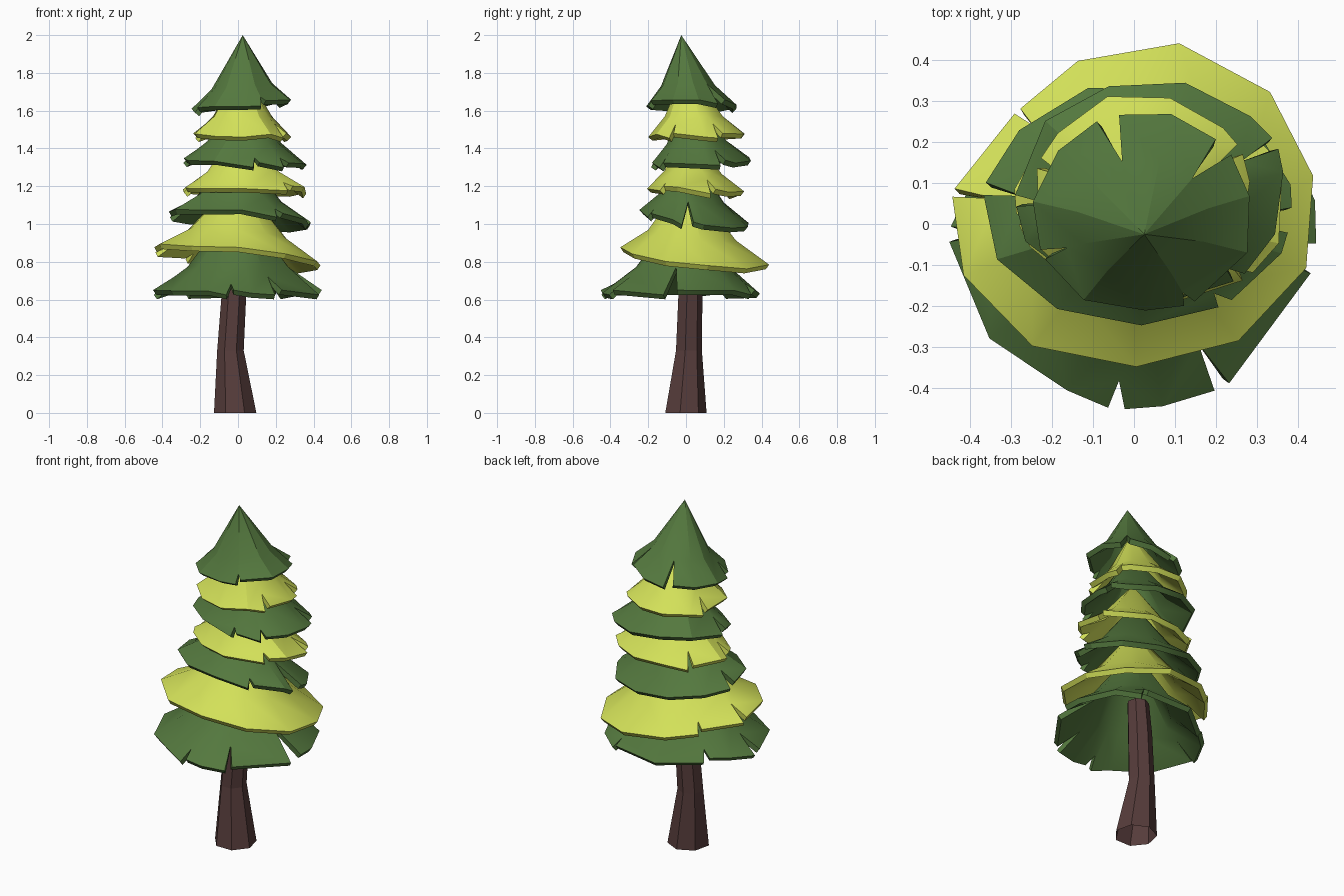
import bpy, bmesh, math, random
from mathutils import Vector

random.seed(4)
cube = bpy.data.objects.get("Cube")
if cube:
    bpy.data.objects.remove(cube, do_unlink=True)

DEEP, HALF, SHALLOW = 0.6, 0.75, 0.87  # how far in a slit reaches


def material(name, rgb):
    m = bpy.data.materials.new(name)
    m.use_nodes = True
    m.diffuse_color = (*rgb, 1)
    m.node_tree.nodes["Principled BSDF"].inputs["Base Color"].default_value = (*rgb, 1)
    return m


GREEN = material("dark green needles", (0.088, 0.187, 0.048))
LIME = material("yellow green needles", (0.65, 0.75, 0.1))
BARK = material("brown bark", (0.092, 0.045, 0.043))


def add_object(name, bm, mat):
    bmesh.ops.recalc_face_normals(bm, faces=bm.faces)
    mesh = bpy.data.meshes.new(name)
    bm.to_mesh(mesh)
    bm.free()
    mesh.materials.append(mat)
    obj = bpy.data.objects.new(name, mesh)
    bpy.context.collection.objects.link(obj)
    return obj


def tier(name, mat, x_range, y_range, rim_z, tilt, apex, slits, sides=11, width=3, dent=0):
    """Flared cone of branches: steep upper cone, flat skirt, wedge slits in the skirt.
    Slits map an angle to a depth; dent pulls in the back right of the rim."""
    centre = Vector((sum(x_range) / 2, sum(y_range) / 2, rim_z))
    rx, ry = (x_range[1] - x_range[0]) / 2, (y_range[1] - y_range[0]) / 2
    apex = Vector(apex)
    height = apex.z - rim_z

    def point(deg, scale, lift, drop=0.0):
        a = math.radians(deg)
        scale *= 1 - dent * max(0, math.cos(a - math.radians(135))) ** 6
        x, y = rx * scale * math.cos(a), ry * scale * math.sin(a)
        base = centre.lerp(Vector((apex.x, apex.y, rim_z)), lift)
        return base + Vector((x, y, lift * height + x * tilt[0] + y * tilt[1] - drop))

    # Regular spokes, with those close to a slit replaced by the slit itself
    slits = {a % 360: depth for a, depth in slits.items()}
    spokes = [(i + 0.3) * 360 / sides for i in range(sides)]
    spokes = [a for a in spokes
              if all(abs((a - s + 180) % 360 - 180) > 14 for s in slits)]
    spokes = sorted(spokes + list(slits))

    bm = bmesh.new()
    top = bm.verts.new(apex)
    mids, notches, befores, afters = [], [], [], []
    for a in spokes:
        size = random.uniform(0.98, 1.03)
        mid = bm.verts.new(point(a, 0.6, 0.27))
        notch = mid
        if a in slits:
            depth = slits[a]
            half = width if depth > DEEP else 2 * width
            if depth > DEEP:
                notch = bm.verts.new(point(a, depth, 0.27 * (1 - depth) / (1 - DEEP)))
            before = bm.verts.new(point(a - half, size, 0, 0.015))
            after = bm.verts.new(point(a + half, size, 0, -0.01))
        else:
            before = after = bm.verts.new(point(a, size, 0, random.uniform(-0.01, 0.01)))
        mids.append(mid)
        notches.append(notch)
        befores.append(before)
        afters.append(after)
    for i in range(len(spokes)):
        j = (i + 1) % len(spokes)
        bm.faces.new((top, mids[i], mids[j]))
        loop = (mids[i], notches[i], afters[i], befores[j], notches[j], mids[j])
        bm.faces.new(list(dict.fromkeys(loop)))
    obj = add_object(name, bm, mat)
    # Thickness gives each skirt its visible lip
    thick = obj.modifiers.new("thickness", "SOLIDIFY")
    thick.thickness = 0.03
    thick.offset = -1
    bpy.ops.object.select_all(action="DESELECT")
    obj.select_set(True)
    bpy.context.view_layer.objects.active = obj
    bpy.ops.object.modifier_apply(modifier=thick.name)
    bpy.ops.object.shade_smooth_by_angle(angle=math.radians(25))


# Branch tiers from the ground up
tier("bottom_branches", GREEN, (-0.455, 0.45), (-0.44, 0.42), 0.64, (0, 0), (0, 0, 1.13),
     {-95: SHALLOW, -62: HALF, -10: DEEP, 60: SHALLOW, 140: SHALLOW, 182: HALF}, 12, 2.5, 0.2)
tier("second_branches", LIME, (-0.46, 0.445), (-0.345, 0.445), 0.83, (-0.09, -0.11),
     (0, 0, 1.25), {137: SHALLOW, 176: HALF}, 11, 1.5, 0.17)
tier("third_branches", GREEN, (-0.37, 0.385), (-0.25, 0.34), 1.03, (-0.08, -0.15),
     (0, 0, 1.41), {-55: SHALLOW, -7: DEEP, 172: HALF})
tier("fourth_branches", LIME, (-0.29, 0.37), (-0.2, 0.31), 1.18, (0, -0.06),
     (0.01, 0, 1.53), {-45: SHALLOW, 20: HALF, 135: HALF, 190: HALF})
tier("fifth_branches", GREEN, (-0.29, 0.37), (-0.19, 0.35), 1.33, (-0.03, 0.05),
     (0.02, 0, 1.71), {-80: SHALLOW, -50: SHALLOW, 25: HALF, 185: HALF})
tier("sixth_branches", LIME, (-0.25, 0.29), (-0.2, 0.32), 1.47, (0, 0),
     (0.02, 0, 1.84), {-32: HALF, 28: HALF, 160: HALF})
tier("crown_branches", GREEN, (-0.25, 0.29), (-0.215, 0.27), 1.63, (0.1, 0),
     (0.025, -0.025, 2), {-65: SHALLOW, 42: DEEP, 108: DEEP, 205: HALF})

# Bent hollow trunk with a flared foot: height, centre x, centre y, radius
bm = bmesh.new()
rings = []
SIDES = 7
for z, cx, cy, r in ((0, -0.015, -0.006, 0.115), (0.33, -0.04, 0.012, 0.072),
                     (0.62, -0.022, 0.02, 0.067), (0.8, -0.01, 0.02, 0.06)):
    ring = []
    for i in range(SIDES):
        a = math.tau * (i / SIDES + 0.25)
        ring.append(bm.verts.new((cx + r * math.cos(a), cy + r * math.sin(a), z)))
    rings.append(ring)
for low, high in zip(rings, rings[1:]):
    for i in range(SIDES):
        j = (i + 1) % SIDES
        bm.faces.new((low[i], low[j], high[j], high[i]))
add_object("trunk", bm, BARK)
